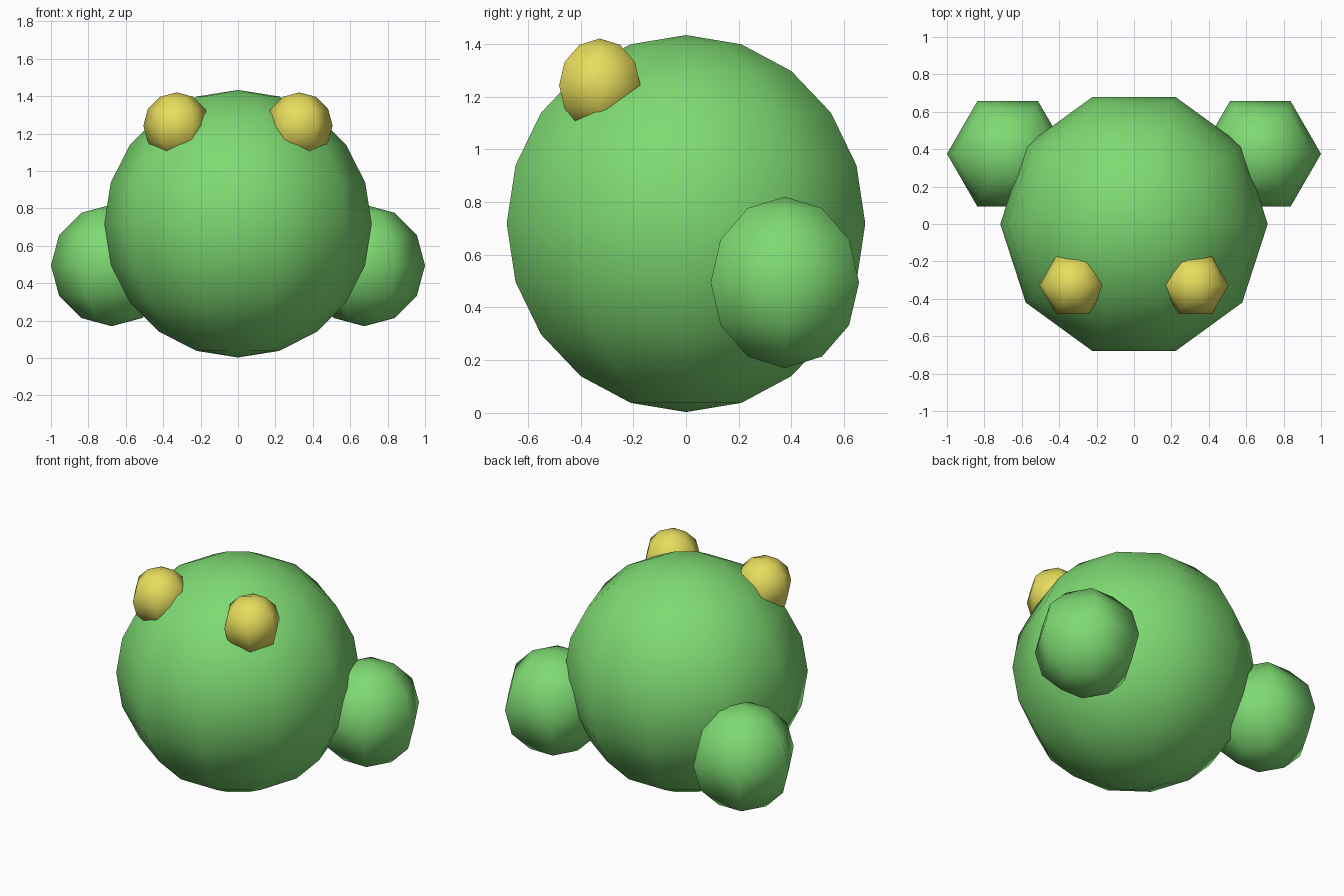
import bpy
import math

if "Cube" in bpy.data.objects:
    bpy.data.objects.remove(bpy.data.objects["Cube"])


def material(name, color):
    mat = bpy.data.materials.new(name)
    mat.diffuse_color = (*color, 1.0)
    mat.use_nodes = True
    mat.node_tree.nodes["Principled BSDF"].inputs["Base Color"].default_value = mat.diffuse_color
    return mat


def ball(name, center, radius, sides, mat):
    # Low-poly sphere with a corner on the x axis, smooth shaded
    bpy.ops.mesh.primitive_uv_sphere_add(
        segments=sides, ring_count=sides, radius=radius,
        location=center, rotation=(0, 0, math.pi / 2))
    obj = bpy.context.object
    obj.name = name
    obj.data.materials.append(mat)
    bpy.ops.object.shade_smooth()
    return obj


green = material("green_skin", (0.21, 0.70, 0.17))
yellow = material("yellow_eye", (0.80, 0.72, 0.11))

# Round body
ball("body", (0, 0, 0.718), 0.715, 10, green)

# Mirrored hind legs and eyes
for side, s in (("left", -1), ("right", 1)):
    ball(f"hind_leg_{side}", (s * 0.675, 0.375, 0.495), 0.325, 6, green)
    ball(f"eye_{side}", (s * 0.328, -0.327, 1.242), 0.178, 6, yellow)
